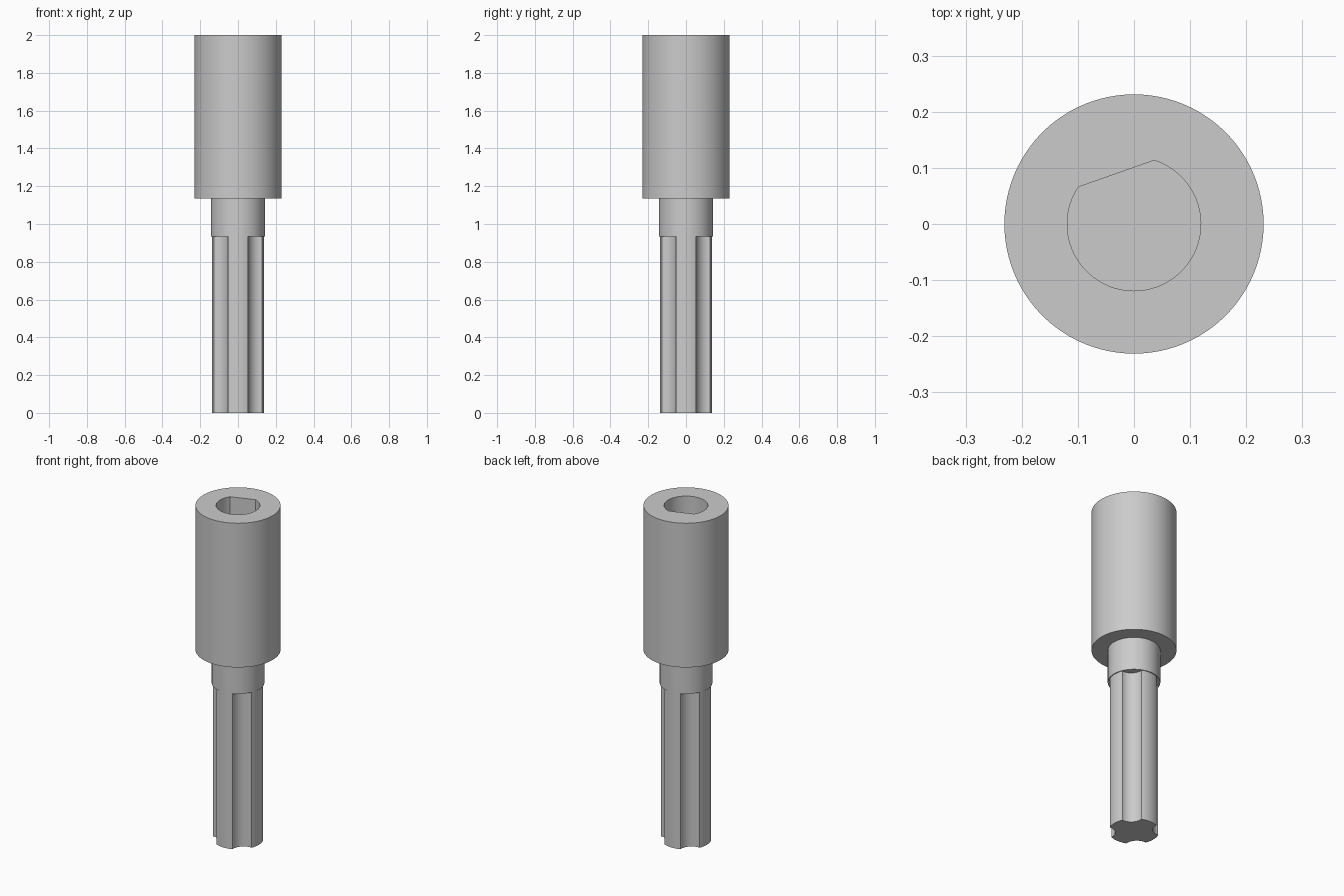
import bpy
import bmesh
from math import sin, cos, pi, radians, asin, atan2, acos, hypot

cube = bpy.data.objects.get("Cube")
if cube:
    bpy.data.objects.remove(cube, do_unlink=True)

grey = bpy.data.materials.new("plain grey")
grey.use_nodes = True
colour = (0.6, 0.6, 0.6, 1)
grey.diffuse_color = colour
grey.node_tree.nodes["Principled BSDF"].inputs["Base Color"].default_value = colour


def arc(cx, cy, r, start, end, steps):
    """Points along an arc, both ends included."""
    angles = [start + (end - start) * i / steps for i in range(steps + 1)]
    return [(cx + r * cos(a), cy + r * sin(a)) for a in angles]


def prism(name, outline, z0, z1):
    """Closed solid made by raising an outline from z0 to z1."""
    bm = bmesh.new()
    base = bm.faces.new([bm.verts.new((x, y, z0)) for x, y in outline])
    raised = bmesh.ops.extrude_face_region(bm, geom=[base], use_keep_orig=True)
    top = [v for v in raised["geom"] if isinstance(v, bmesh.types.BMVert)]
    bmesh.ops.translate(bm, verts=top, vec=(0, 0, z1 - z0))
    bmesh.ops.recalc_face_normals(bm, faces=bm.faces)
    mesh = bpy.data.meshes.new(name)
    bm.to_mesh(mesh)
    bm.free()
    mesh.materials.append(grey)
    obj = bpy.data.objects.new(name, mesh)
    bpy.context.collection.objects.link(obj)
    return obj


def activate(obj):
    bpy.ops.object.select_all(action="DESELECT")
    obj.select_set(True)
    bpy.context.view_layer.objects.active = obj


def circle(r):
    return arc(0, 0, r, 0, 2 * pi, 96)[:-1]


# Main heights
NECK_Z, SLEEVE_Z, TOP_Z = 0.935, 1.135, 2.0

# Sleeve with a blind D-shaped socket
sleeve = prism("sleeve", circle(0.231), SLEEVE_Z, TOP_Z)
bore, flat_distance, flat_angle = 0.119, 0.095, radians(109.4)
half = acos(flat_distance / bore)
d_shape = arc(0, 0, bore, flat_angle + half, flat_angle + 2 * pi - half, 72)
cutter = prism("socket_cutter", d_shape, 1.4, TOP_Z + 0.1)
cutter.hide_render = True
cut = sleeve.modifiers.new("socket", "BOOLEAN")
cut.operation = "DIFFERENCE"
cut.solver = "EXACT"
cut.object = cutter
activate(sleeve)
bpy.ops.object.modifier_apply(modifier=cut.name)
bpy.data.objects.remove(cutter, do_unlink=True)

# Round neck
neck = prism("neck", circle(0.143), NECK_Z, SLEEVE_Z)

# Shaft with four lobes on the axes and round flutes between them
R, lobe_half, depth = 0.138, 0.053, 0.025
lobe_angle = asin(lobe_half / R)
mouth = R * sin(pi / 4 - lobe_angle)
chord = R * cos(pi / 4 - lobe_angle)
flute_r = (mouth ** 2 + depth ** 2) / (2 * depth)
flute_d = chord - depth + flute_r
swing = asin(mouth / flute_r)
outline = []
for k in range(4):
    a = k * pi / 2
    b = a + pi / 4
    outline += arc(0, 0, R, a - lobe_angle, a + lobe_angle, 12)
    outline += arc(flute_d * cos(b), flute_d * sin(b), flute_r,
                   b + pi + swing, b + pi - swing, 16)[1:-1]
shaft = prism("fluted_shaft", outline, 0, NECK_Z)

# Smooth round walls, crisp rims
for part in (sleeve, neck, shaft):
    activate(part)
    bpy.ops.object.shade_smooth_by_angle(angle=radians(30))
